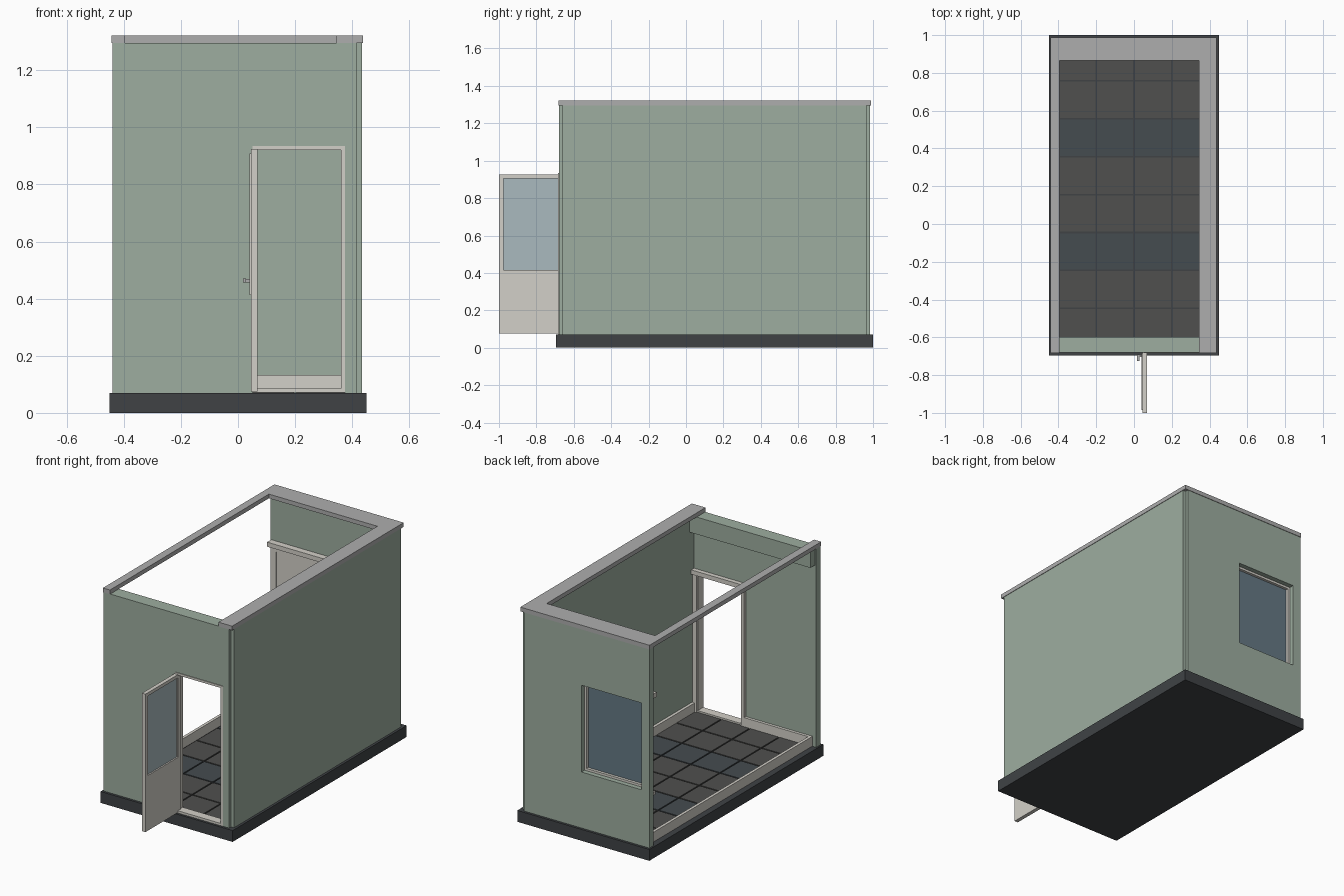
import bpy, bmesh


def material(name, r, g, b):
    m = bpy.data.materials.new(name)
    m.diffuse_color = (r, g, b, 1)
    return m


GREEN = material("sage_wall", 0.34, 0.42, 0.35)
CREAM = material("cream_trim", 0.65, 0.63, 0.58)
GREY = material("capping_grey", 0.42, 0.42, 0.42)
DARK = material("dark_base", 0.05, 0.055, 0.06)
TILE_A = material("tile_grey", 0.08, 0.08, 0.077)
TILE_B = material("tile_blue", 0.06, 0.072, 0.08)
GLASS = material("blue_glass", 0.13, 0.19, 0.23)
PALE_GLASS = material("pale_glass", 0.40, 0.49, 0.52)


def boxes(name, mat, *spans):
    """One object from boxes given as (x0, x1, y0, y1, z0, z1)."""
    bm = bmesh.new()
    for x0, x1, y0, y1, z0, z1 in spans:
        verts = bmesh.ops.create_cube(bm, size=1)["verts"]
        for v in verts:
            v.co.x = x1 if v.co.x > 0 else x0
            v.co.y = y1 if v.co.y > 0 else y0
            v.co.z = z1 if v.co.z > 0 else z0
    mesh = bpy.data.meshes.new(name)
    bm.to_mesh(mesh)
    bm.free()
    mesh.materials.append(mat)
    obj = bpy.data.objects.new(name, mesh)
    bpy.context.collection.objects.link(obj)
    return obj


def pierced_wall(name, x0, x1, y0, y1, z0, z1, hole):
    """Wall in the xz plane with a rectangular hole (hx0, hx1, hz0, hz1)."""
    a, b, c, d = hole
    parts = [(x0, a, y0, y1, z0, z1), (b, x1, y0, y1, z0, z1), (a, b, y0, y1, d, z1)]
    if c > z0:
        parts.append((a, b, y0, y1, z0, c))
    return boxes(name, GREEN, *parts)


def frame_xz(name, mat, x0, x1, y0, y1, z0, z1, w):
    """Rectangular frame of bar width w in the xz plane."""
    return boxes(name, mat,
                 (x0, x0 + w, y0, y1, z0, z1), (x1 - w, x1, y0, y1, z0, z1),
                 (x0 + w, x1 - w, y0, y1, z1 - w, z1), (x0 + w, x1 - w, y0, y1, z0, z0 + w))


# Base slab and tiled floor
boxes("base_slab", DARK, (-0.45, 0.45, -0.695, 1.0, 0, 0.07))
for name, mat, rows in (("grey_tiles", TILE_A, (0, 1, 3, 4, 6, 7)), ("blue_tiles", TILE_B, (2, 5))):
    spans = []
    for r in rows:
        y1 = min(0.96 - 0.201 * r, 0.94)
        y0 = max(0.96 - 0.201 * (r + 1), -0.64)
        for c in range(4):
            x0 = max(-0.4 + 0.2 * c, -0.395)
            x1 = min(-0.2 + 0.2 * c, 0.395)
            spans.append((x0 + 0.004, x1 - 0.004, y0 + 0.004, y1 - 0.004, 0.07, 0.076))
    boxes(name, mat, *spans)

# Walls: the left side stays open
ZT = 1.296
pierced_wall("front_wall", -0.44, 0.415, -0.68, -0.64, 0.07, ZT, (0.05, 0.375, 0.07, 0.935))
pierced_wall("back_wall", -0.44, 0.415, 0.945, 0.985, 0.07, ZT, (-0.385, 0.023, 0.415, 0.95))
boxes("right_wall", GREEN, (0.395, 0.435, -0.66, 0.965, 0.07, ZT))
boxes("front_beam", GREEN, (-0.43, 0.395, -0.64, -0.597, 1.19, ZT))

# Top capping on three sides
boxes("wall_capping", GREY,
      (-0.443, -0.395, -0.683, 0.865, ZT, 1.322),
      (0.345, 0.438, -0.683, 0.865, ZT, 1.322),
      (-0.443, 0.438, 0.865, 0.988, ZT, 1.322))

# Skirting boards around the room
boxes("skirting", CREAM,
      (-0.415, -0.397, -0.64, 0.945, 0.072, 0.132),
      (0.377, 0.395, -0.64, 0.945, 0.072, 0.132),
      (-0.397, 0.377, 0.927, 0.945, 0.072, 0.132),
      (-0.397, 0.045, -0.64, -0.622, 0.072, 0.132))

# Back window with inner casing
frame_xz("window_frame", CREAM, -0.385, 0.023, 0.925, 0.955, 0.415, 0.95, 0.014)
boxes("window_glass", GLASS, (-0.375, 0.013, 0.932, 0.938, 0.425, 0.94))
boxes("window_blind", CREAM, (-0.375, 0.013, 0.926, 0.93, 0.425, 0.94))
frame_xz("window_casing", CREAM, -0.425, 0.063, 0.922, 0.945, 0.375, 0.985, 0.04)
boxes("window_header_and_sill", CREAM,
      (-0.435, 0.073, 0.905, 0.945, 0.972, 1.0),
      (-0.43, 0.068, 0.91, 0.945, 0.37, 0.39))

# Door frame, header and threshold
frame_xz("door_frame", CREAM, 0.05, 0.375, -0.684, -0.63, 0.072, 0.935, 0.014)
boxes("door_casing", CREAM,
      (0.04, 0.062, -0.64, -0.622, 0.072, 0.94),
      (0.365, 0.39, -0.64, -0.622, 0.072, 0.94),
      (0.035, 0.393, -0.64, -0.612, 0.925, 0.952))

# Open door leaf, glazed in its upper half
boxes("door_leaf", CREAM,
      (0.045, 0.069, -1.0, -0.66, 0.075, 0.415),
      (0.045, 0.069, -1.0, -0.66, 0.905, 0.925),
      (0.045, 0.069, -1.0, -0.977, 0.415, 0.905),
      (0.045, 0.069, -0.682, -0.66, 0.415, 0.905))
boxes("door_glass", PALE_GLASS, (0.054, 0.06, -0.98, -0.68, 0.412, 0.908))
boxes("door_glass_bead", CREAM,
      (0.04, 0.046, -0.985, -0.977, 0.412, 0.908),
      (0.04, 0.046, -0.69, -0.682, 0.412, 0.908),
      (0.04, 0.046, -0.977, -0.69, 0.9, 0.908),
      (0.04, 0.046, -0.977, -0.69, 0.412, 0.42))
boxes("door_handle", GREY,
      (0.026, 0.046, -0.705, -0.693, 0.457, 0.469),
      (0.017, 0.028, -0.725, -0.69, 0.456, 0.47))
